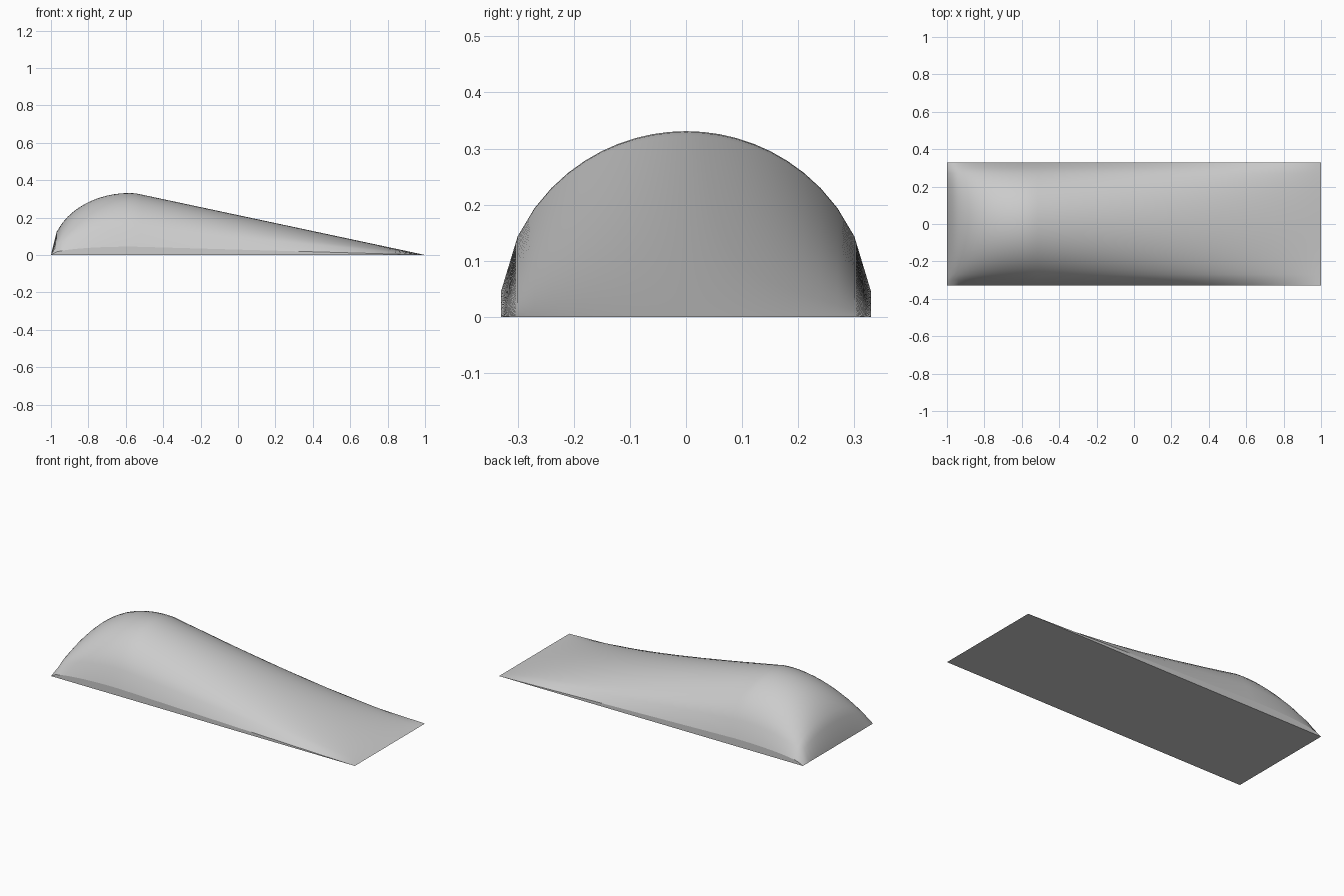
import bpy, bmesh
from math import sqrt

cube = bpy.data.objects.get("Cube")
if cube:
    bpy.data.objects.remove(cube, do_unlink=True)

HALF_W, RADIUS, HEIGHT = 0.33, 0.333, 0.331
CREST, NOSE_LEN, TAIL_START = -0.58, 0.42, -0.55
NX, NY = 66, 22


def ridge(x):
    """Centre-line height: elliptical nose, then a straight ramp."""
    curve = HEIGHT * sqrt(max(0, 1 - ((x - CREST) / NOSE_LEN) ** 2))
    if x <= TAIL_START:
        return curve
    start = HEIGHT * sqrt(1 - ((TAIL_START - CREST) / NOSE_LEN) ** 2)
    return start * (1 - x) / (1 - TAIL_START)


def arch(y):
    """Circular cross-section, 1 at the centre line."""
    return sqrt(1 - (y / RADIUS) ** 2)


grey = bpy.data.materials.new("light_grey")
grey.use_nodes = True
colour = (0.6, 0.6, 0.6, 1)
grey.diffuse_color = colour
grey.node_tree.nodes["Principled BSDF"].inputs["Base Color"].default_value = colour

bm = bmesh.new()
xs = [-1 + 2 * i / NX for i in range(NX + 1)]
ys = [HALF_W * (2 * j / NY - 1) for j in range(NY + 1)]

# Smooth domed top
top = [[bm.verts.new((x, y, ridge(x) * arch(y))) for y in ys] for x in xs]
for i in range(NX):
    for j in range(NY):
        face = bm.faces.new((top[i][j], top[i + 1][j], top[i + 1][j + 1], top[i][j + 1]))
        face.smooth = True

# Low upright side walls, closing to a point at both ends
feet = []
for j in (0, NY):
    row = [top[0][j]] + [bm.verts.new((x, ys[j], 0)) for x in xs[1:-1]] + [top[NX][j]]
    feet.append(row)
    for i in range(NX):
        loop = [row[i], row[i + 1], top[i + 1][j], top[i][j]]
        bm.faces.new(list(dict.fromkeys(loop)))

# Flat underside
bm.faces.new(feet[0] + top[NX][1:NY] + feet[1][::-1] + top[0][1:NY][::-1])
bmesh.ops.recalc_face_normals(bm, faces=bm.faces[:])

# Crisp border between the dome and the flat faces
for edge in bm.edges:
    if len({f.smooth for f in edge.link_faces}) > 1:
        edge.smooth = False

mesh = bpy.data.meshes.new("sloped_dome")
bm.to_mesh(mesh)
bm.free()
mesh.materials.append(grey)
dome = bpy.data.objects.new("sloped_dome", mesh)
bpy.context.collection.objects.link(dome)
